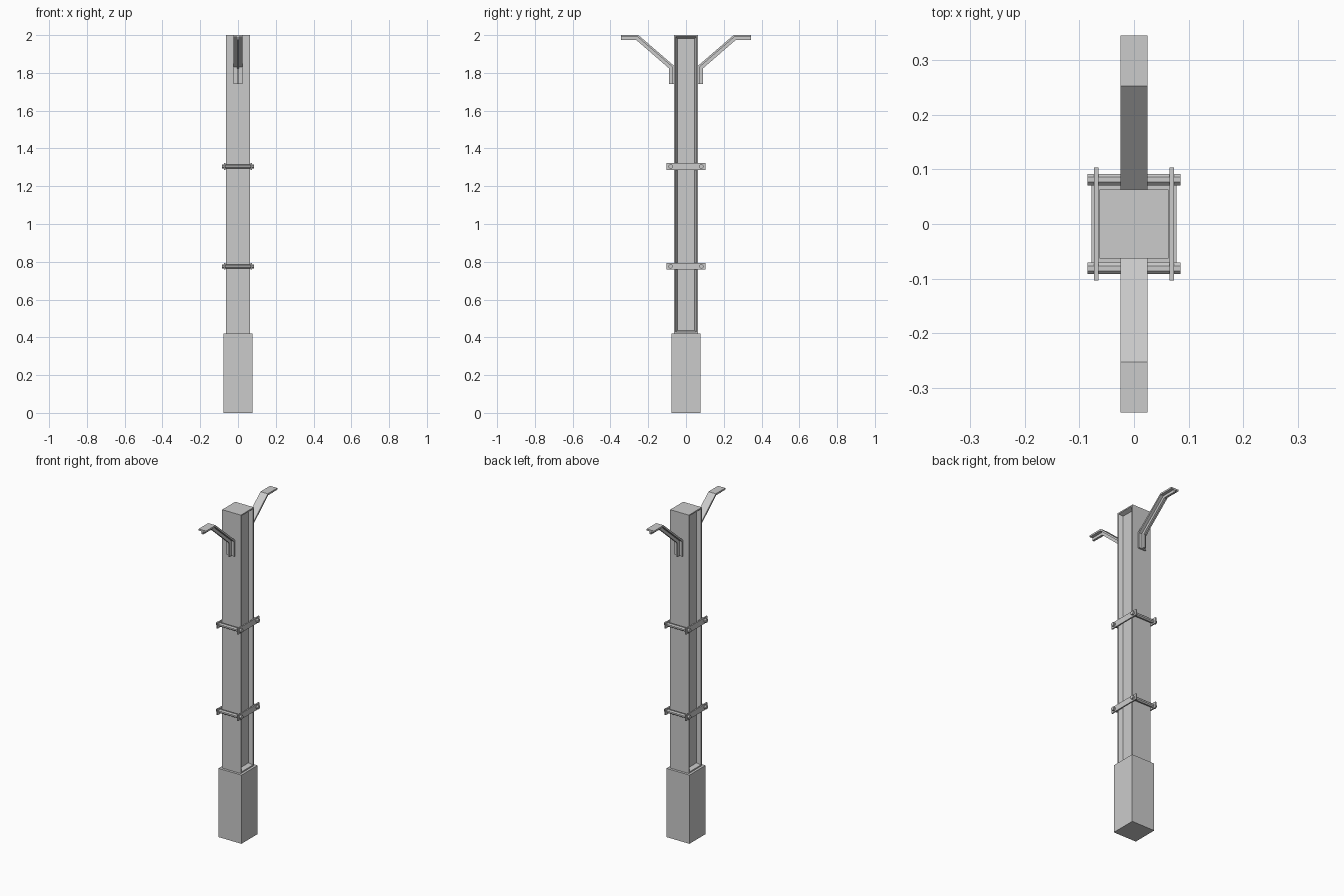
import bpy, bmesh, math
from mathutils import Matrix, Vector

cube = bpy.data.objects.get("Cube")
if cube:
    bpy.data.objects.remove(cube, do_unlink=True)

grey = bpy.data.materials.new("plain_grey")
grey.use_nodes = True
colour = (0.6, 0.6, 0.6, 1)
grey.diffuse_color = colour
grey.node_tree.nodes["Principled BSDF"].inputs["Base Color"].default_value = colour


def finish(name, bm):
    bmesh.ops.recalc_face_normals(bm, faces=bm.faces)
    mesh = bpy.data.meshes.new(name)
    bm.to_mesh(mesh)
    bm.free()
    mesh.materials.append(grey)
    obj = bpy.data.objects.new(name, mesh)
    bpy.context.collection.objects.link(obj)
    return obj


def box_mesh(lo, hi):
    lo, hi = Vector(lo), Vector(hi)
    bm = bmesh.new()
    bmesh.ops.create_cube(bm, size=1, matrix=Matrix.Translation((lo + hi) / 2)
                          @ Matrix.Diagonal((*(hi - lo), 1)))
    return bm


def sweep_strip(name, upper, lower, half_width, side):
    """Bent flat bar between two side outlines, extruded across x."""
    outline = upper + lower[::-1]
    bm = bmesh.new()
    face = bm.faces.new([bm.verts.new((-half_width, side * y, z)) for y, z in outline])
    out = bmesh.ops.extrude_face_region(bm, geom=[face])
    verts = [g for g in out["geom"] if isinstance(g, bmesh.types.BMVert)]
    bmesh.ops.translate(bm, verts=verts, vec=(2 * half_width, 0, 0))
    return finish(name, bm)


# Base block
finish("base", box_mesh((-0.078, -0.078, 0), (0.078, 0.078, 0.42)))

# Post with a tapered recess in both side faces
bm = box_mesh((-0.063, -0.063, 0.42), (0.063, 0.063, 2))
bm.normal_update()
sides = [f for f in bm.faces if abs(f.normal.x) > 0.9]
bmesh.ops.inset_individual(bm, faces=sides, thickness=0.011)
bmesh.ops.inset_individual(bm, faces=sides, thickness=0.013, depth=-0.025)
finish("post", bm)

# Clamps: two side plates joined by two eight-sided rods
for level, z in (("lower", 0.776), ("upper", 1.305)):
    for label, s in (("right", -1), ("left", 1)):
        x = s * 0.069
        finish(f"{level}_{label}_clamp_plate",
               box_mesh((x - 0.004, -0.103, z - 0.018), (x + 0.004, 0.103, z + 0.018)))
    for label, s in (("front", -1), ("back", 1)):
        bm = bmesh.new()
        bmesh.ops.create_cone(
            bm, cap_ends=True, segments=8, radius1=0.0118, radius2=0.0118, depth=0.17,
            matrix=Matrix.Translation((0, s * 0.081, z))
            @ Matrix.Rotation(math.pi / 2, 4, "Y")
            @ Matrix.Rotation(math.pi / 8, 4, "Z"))
        finish(f"{level}_{label}_clamp_rod", bm)

# Bent arms: a flat plate with a central rib beneath it
top = [(0.063, 1.74), (0.063, 1.837), (0.252, 2.0), (0.345, 2.0)]
middle = [(0.073, 1.74), (0.073, 1.832), (0.256, 1.99), (0.345, 1.99)]
bottom = [(0.09, 1.74), (0.09, 1.824), (0.263, 1.974), (0.345, 1.974)]
for label, s in (("front", -1), ("back", 1)):
    sweep_strip(f"{label}_arm_plate", top, middle, 0.025, s)
    sweep_strip(f"{label}_arm_rib", middle, bottom, 0.006, s)
